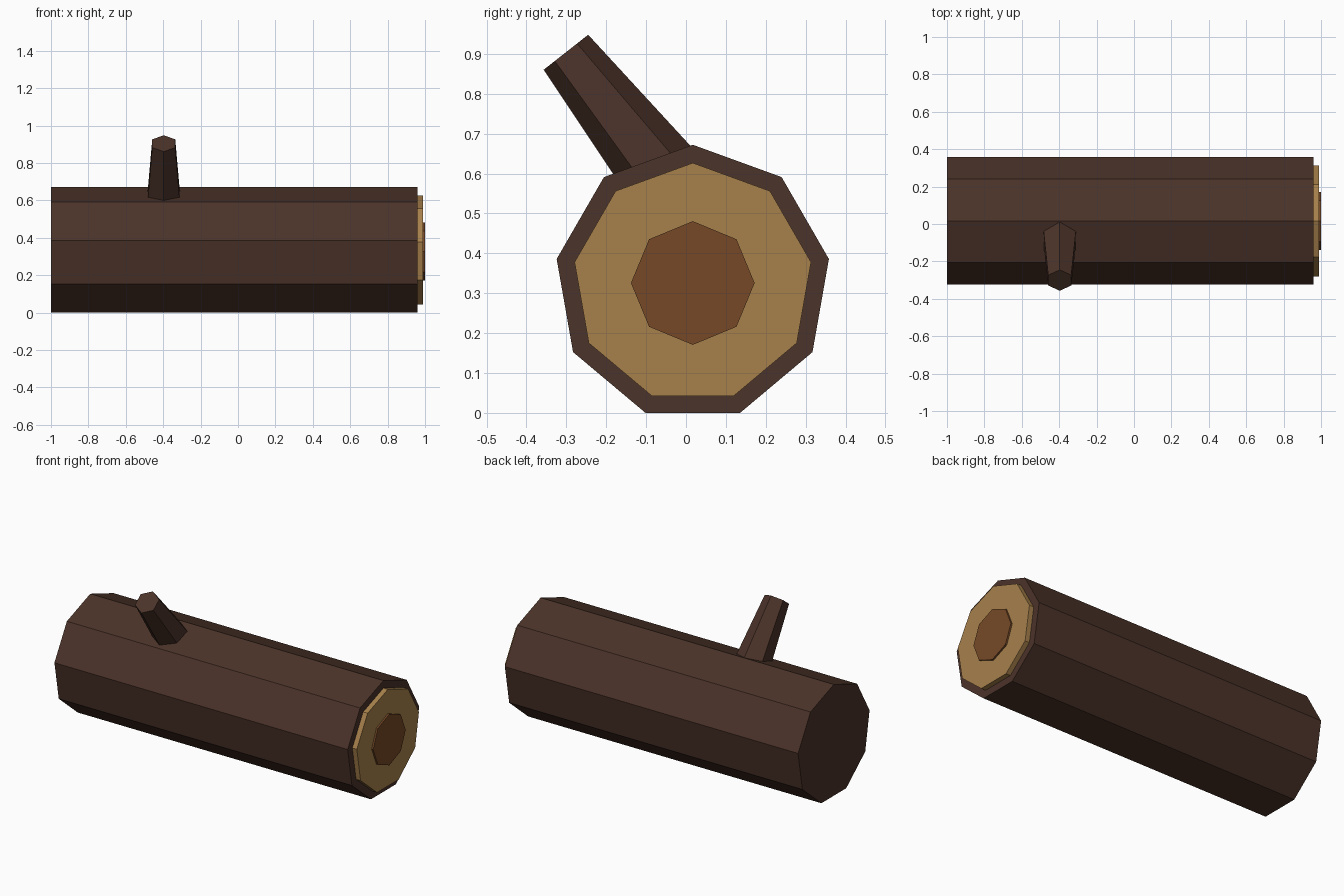
import bpy
import math
from mathutils import Matrix, Vector

if "Cube" in bpy.data.objects:
    bpy.data.objects.remove(bpy.data.objects["Cube"])


def material(name, rgb):
    """Flat material from an sRGB 0-255 colour."""
    mat = bpy.data.materials.new(name)
    mat.diffuse_color = [((c / 255 + 0.055) / 1.055) ** 2.4 for c in rgb] + [1]
    mat.use_nodes = True
    mat.node_tree.nodes["Principled BSDF"].inputs["Base Color"].default_value = mat.diffuse_color
    return mat


def prism(name, sides, start, end, r_start, r_end, mat):
    """Tapered flat-sided prism from start to end, one corner in the upper y-z plane."""
    start, end = Vector(start), Vector(end)
    axis = (end - start).normalized()
    side = Vector((1, 0, 0)) if abs(axis.x) < 0.5 else Vector((0, 1, 0))
    up = axis.cross(side)
    if up.z < 0:
        up = -up
    rot = Matrix((up, axis.cross(up), axis)).transposed().to_4x4()
    bpy.ops.mesh.primitive_cone_add(vertices=sides, radius1=r_start, radius2=r_end,
                                    depth=(end - start).length)
    obj = bpy.context.object
    obj.name = name
    # Turn the primitive so that its first corner lies on local +x, then place it
    first = max(obj.data.vertices, key=lambda v: (round(v.co.y, 4), v.co.z)).co
    turn = Matrix.Rotation(-math.atan2(first.y, first.x), 4, 'Z')
    obj.data.transform(Matrix.Translation((start + end) / 2) @ rot @ turn)
    obj.data.materials.append(mat)
    return obj


bark = material("dark bark", (75, 51, 41))
wood = material("cut wood", (167, 128, 75))
heart = material("heartwood", (118, 73, 39))

CY, CZ = 0.017, 0.3256  # log axis

# Trunk, cut face and heartwood disc
prism("log_trunk", 9, (-1, CY, CZ), (0.96, CY, CZ), 0.3465, 0.3465, bark)
prism("cut_face", 9, (0.93, CY, CZ), (0.99, CY, CZ), 0.301, 0.301, wood)
prism("heartwood_disc", 8, (0.97, CY, CZ), (1.0, CY, CZ), 0.155, 0.155, heart)

# Tapered branch stub leaning to the front, rooted inside the trunk
prism("branch_stub", 6, (-0.397, 0.008, 0.511), (-0.397, -0.301, 0.904), 0.110, 0.071, bark)
